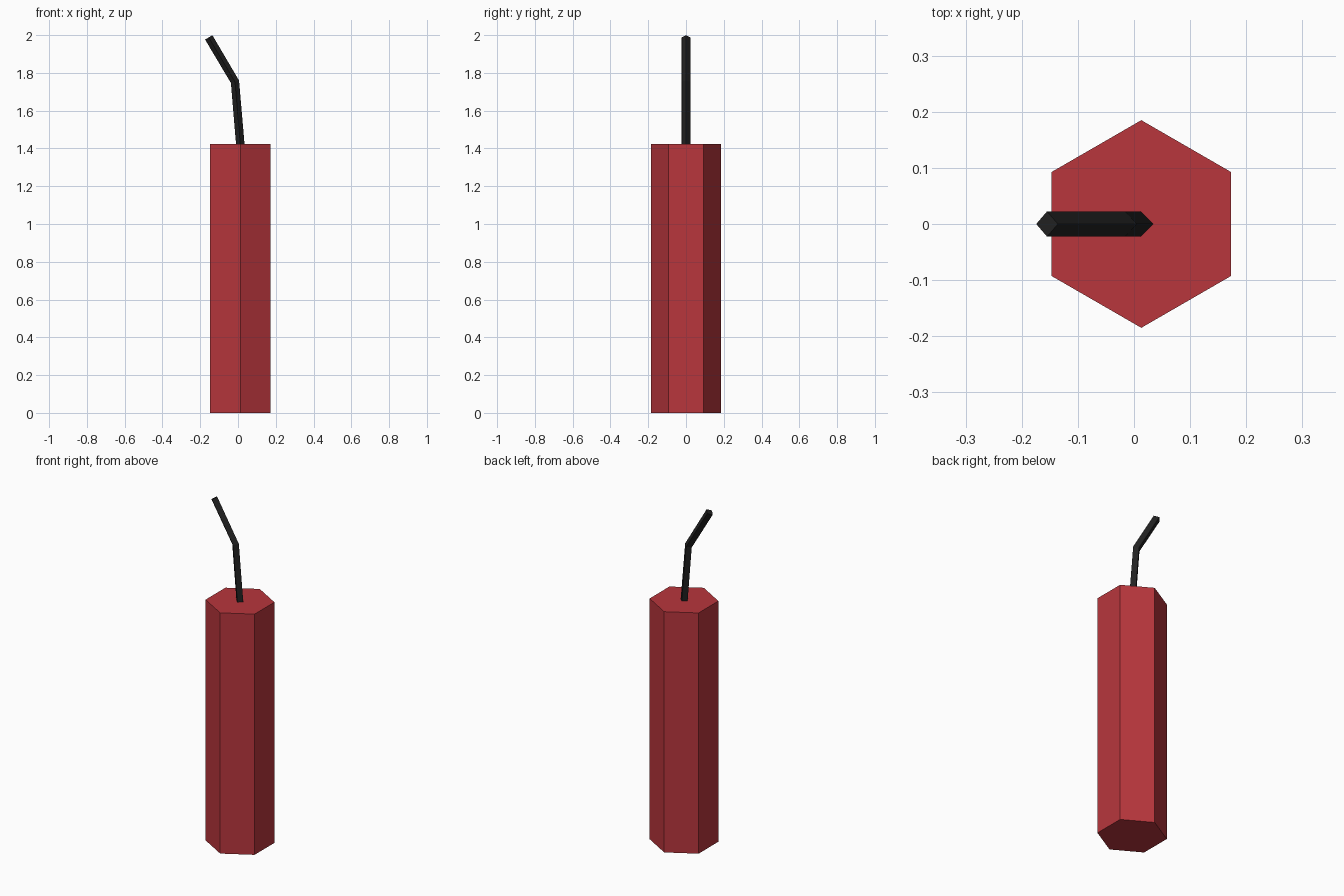
import bpy, bmesh
from math import cos, sin, radians, tau
from mathutils import Vector

cube = bpy.data.objects.get("Cube")
if cube:
    bpy.data.objects.remove(cube, do_unlink=True)


def make_material(name, rgb):
    mat = bpy.data.materials.new(name)
    mat.use_nodes = True
    mat.diffuse_color = (*rgb, 1)
    bsdf = mat.node_tree.nodes["Principled BSDF"]
    bsdf.inputs["Base Color"].default_value = (*rgb, 1)
    return mat


def make_prism(name, path, radius, sides, start, mat):
    """Sweep a flat-faced polygon along (x, z, tilt) stations and cap both ends."""
    bm = bmesh.new()
    rings = []
    for x, z, tilt in path:
        across = Vector((cos(tilt), 0, sin(tilt)))
        ring = []
        for i in range(sides):
            a = start + tau * i / sides
            offset = across * cos(a) + Vector((0, sin(a), 0))
            ring.append(bm.verts.new(Vector((x, 0, z)) + offset * radius))
        rings.append(ring)
    for low, high in zip(rings, rings[1:]):
        for i in range(sides):
            j = (i + 1) % sides
            bm.faces.new((low[i], low[j], high[j], high[i]))
    bm.faces.new(rings[0][::-1])
    bm.faces.new(rings[-1])
    bmesh.ops.recalc_face_normals(bm, faces=bm.faces)
    mesh = bpy.data.meshes.new(name)
    bm.to_mesh(mesh)
    bm.free()
    mesh.materials.append(mat)
    obj = bpy.data.objects.new(name, mesh)
    bpy.context.collection.objects.link(obj)
    return obj


red = make_material("red paper", (0.48, 0.037, 0.046))
black = make_material("black cord", (0.016, 0.016, 0.016))

# Hexagonal stick with corners facing front and back
make_prism("stick_body", [(0.013, 0, 0), (0.013, 1.424, 0)], 0.185, 6, radians(30), red)

# Four-sided bent fuse leaning to the right
fuse_path = [(0.012, 1.424, 0), (-0.016, 1.753, radians(17)), (-0.155, 1.988, radians(31))]
make_prism("fuse", fuse_path, 0.0225, 4, 0, black)
